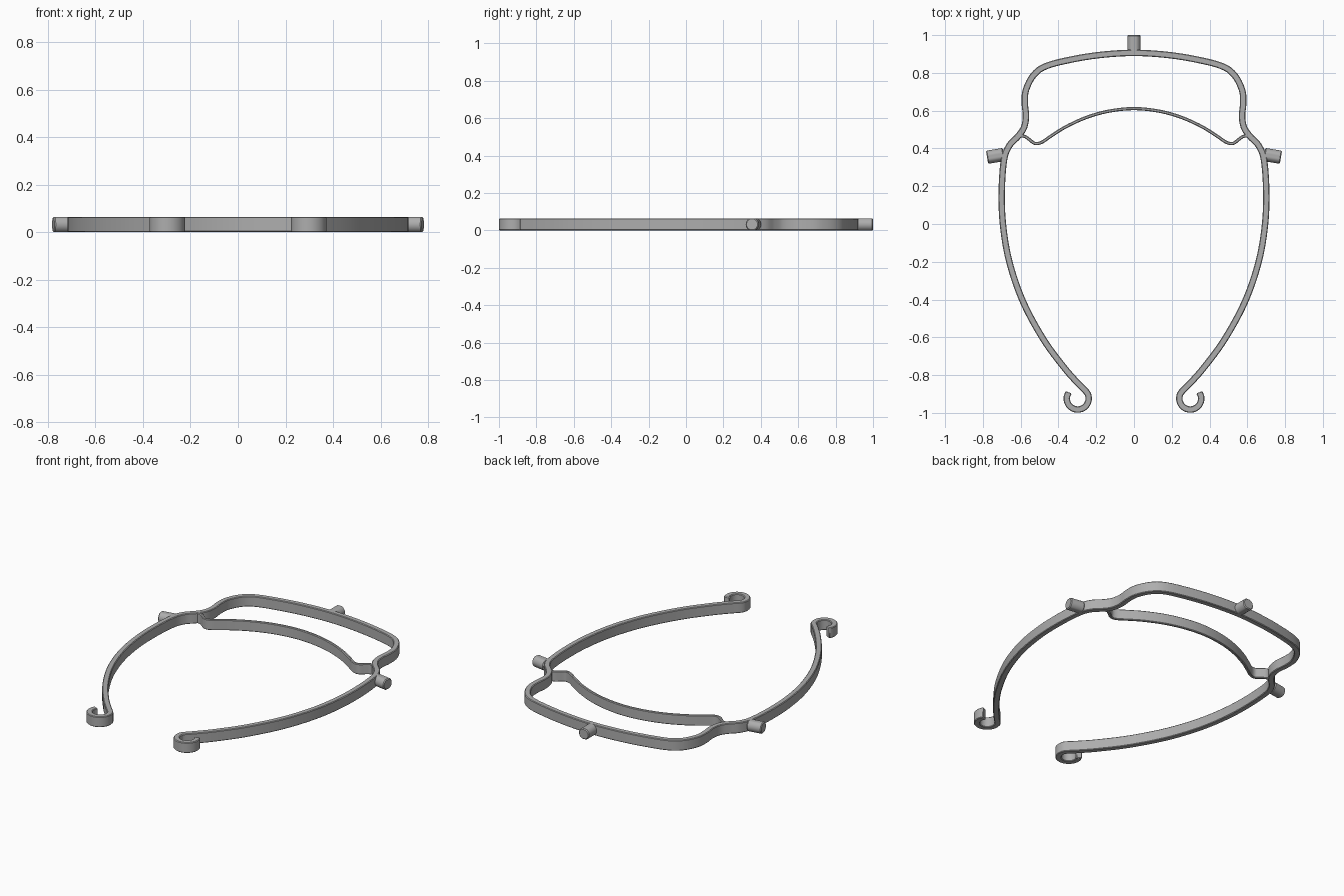
import bpy, bmesh, math
from mathutils import Vector, Matrix

cube = bpy.data.objects.get("Cube")
if cube:
    bpy.data.objects.remove(cube, do_unlink=True)

HEIGHT = 0.065
grey = bpy.data.materials.new("plain_grey")
grey.use_nodes = True
colour = (0.42, 0.42, 0.42, 1)
grey.diffuse_color = colour
grey.node_tree.nodes["Principled BSDF"].inputs["Base Color"].default_value = colour


def finish(bm, name, bevel):
    bmesh.ops.recalc_face_normals(bm, faces=bm.faces)
    mesh = bpy.data.meshes.new(name)
    bm.to_mesh(mesh)
    bm.free()
    mesh.materials.append(grey)
    ob = bpy.data.objects.new(name, mesh)
    bpy.context.collection.objects.link(ob)
    mod = ob.modifiers.new("edge_softening", "BEVEL")
    mod.width = bevel
    mod.segments = 1
    mod.limit_method = "ANGLE"
    mod.angle_limit = math.radians(50)
    bpy.ops.object.select_all(action="DESELECT")
    ob.select_set(True)
    bpy.context.view_layer.objects.active = ob
    bpy.ops.object.shade_smooth_by_angle(angle=math.radians(35))
    return ob


def smooth_path(points, steps=6):
    """Catmull-Rom curve through the points."""
    p = [Vector(q) for q in points]
    p = [2 * p[0] - p[1]] + p + [2 * p[-1] - p[-2]]
    out = []
    for a, b, c, d in zip(p, p[1:], p[2:], p[3:]):
        for i in range(steps):
            t = i / steps
            out.append(0.5 * (2 * b + (c - a) * t + (2 * a - 5 * b + 4 * c - d) * t * t
                              + (3 * b - a - 3 * c + d) * t ** 3))
    return out + [p[-2]]


def mirrored(half):
    """Half path starts on the centre line; returns the whole path."""
    return [(-x, y) for x, y in reversed(half[1:])] + half


def ribbon(name, points, width):
    """Upright strip of constant width following a flat path."""
    path = smooth_path(points)
    bm = bmesh.new()
    rings = []
    for i, p in enumerate(path):
        t = (path[min(i + 1, len(path) - 1)] - path[max(i - 1, 0)]).normalized()
        n = Vector((-t.y, t.x)) * width / 2
        rings.append([bm.verts.new((*q, z)) for q, z in
                      ((p + n, 0), (p - n, 0), (p - n, HEIGHT), (p + n, HEIGHT))])
    for a, b in zip(rings, rings[1:]):
        for k in range(4):
            bm.faces.new((a[k], a[(k + 1) % 4], b[(k + 1) % 4], b[k]))
    bm.faces.new(rings[0])
    bm.faces.new(rings[-1])
    return finish(bm, name, 0.004)


def peg(name, start, end):
    """Round peg lying flat, trimmed to the strip height."""
    a, b = Vector((*start, HEIGHT / 2)), Vector((*end, HEIGHT / 2))
    bm = bmesh.new()
    turn = (b - a).to_track_quat("Z", "Y").to_matrix().to_4x4()
    bmesh.ops.create_cone(bm, cap_ends=True, segments=32, radius1=0.035, radius2=0.035,
                          depth=(b - a).length,
                          matrix=Matrix.Translation((a + b) / 2) @ turn)
    for v in bm.verts:
        v.co.z = min(max(v.co.z, 0), HEIGHT)
    return finish(bm, name, 0.005)


# Outer frame with a curled hook at each free end
outer = [(0, 0.906), (0.16, 0.897), (0.31, 0.875), (0.46, 0.838), (0.53, 0.79),
         (0.572, 0.71), (0.578, 0.64), (0.572, 0.57), (0.583, 0.51), (0.615, 0.463),
         (0.66, 0.415), (0.688, 0.34), (0.70, 0.18), (0.694, 0.0), (0.66, -0.2),
         (0.588, -0.41), (0.48, -0.61), (0.37, -0.76), (0.295, -0.845)]
for deg in range(145, 396, 25):
    r = math.radians(deg)
    outer.append((0.298 + 0.058 * math.cos(r), -0.924 + 0.058 * math.sin(r)))
ribbon("outer_frame", mirrored(outer), 0.034)

# Thin inner bow joining the frame at both sides
inner = [(0, 0.611), (0.13, 0.598), (0.25, 0.565), (0.36, 0.515), (0.44, 0.465),
         (0.49, 0.432), (0.525, 0.427), (0.555, 0.448), (0.58, 0.464), (0.612, 0.465)]
ribbon("inner_bow", mirrored(inner), 0.017)

# Pegs at the back and on both sides
peg("back_peg", (0, 0.905), (0, 1.0))
for side, s in (("left", 1), ("right", -1)):
    peg(side + "_peg", (s * 0.69, 0.368), (s * 0.778, 0.353))
